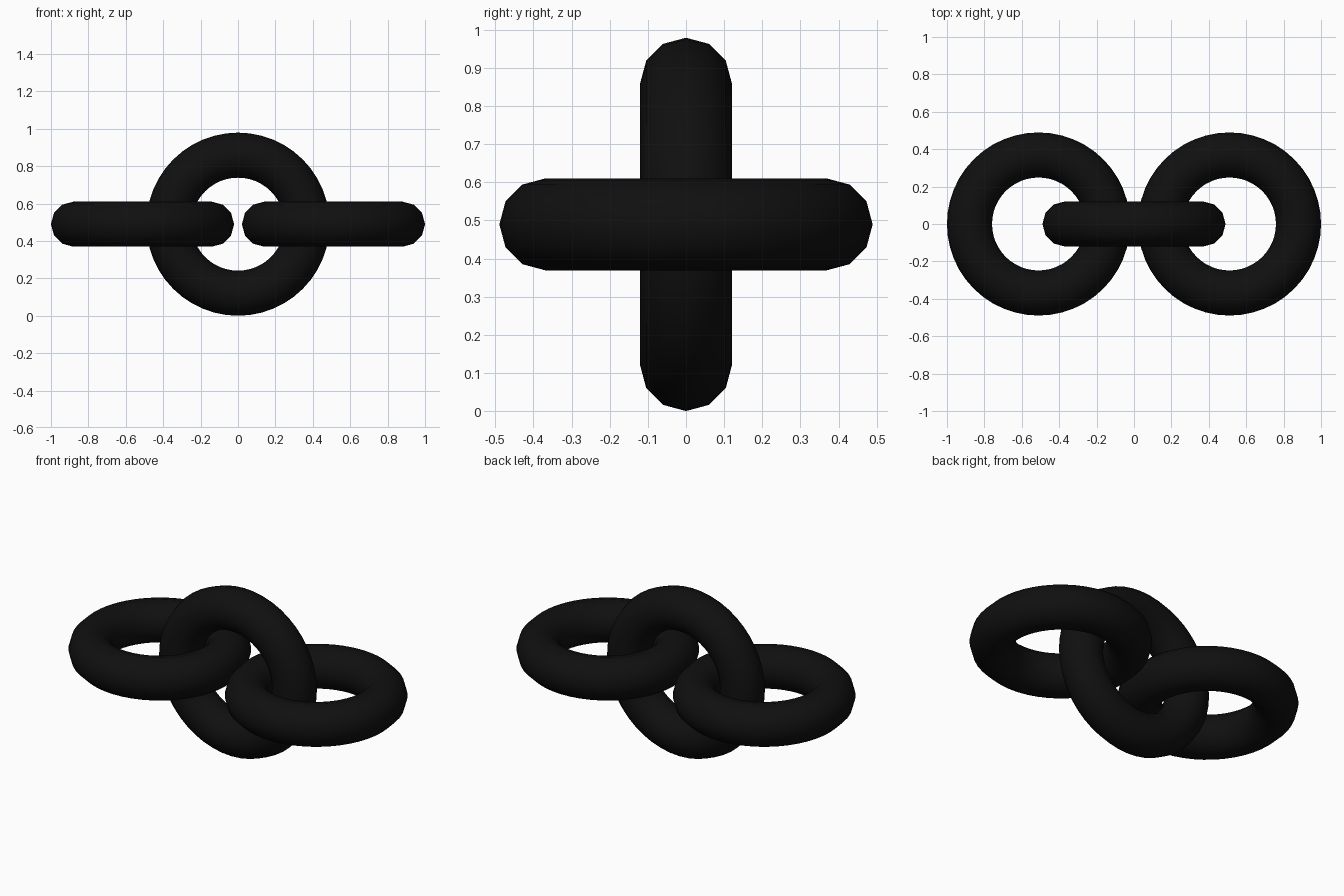
import bpy
from math import pi

if "Cube" in bpy.data.objects:
    bpy.data.objects.remove(bpy.data.objects["Cube"])

MAJOR, MINOR = 0.369, 0.1205   # ring radius and tube radius
OFFSET = 1 - MAJOR - MINOR     # outer links reach x = -1 and x = 1
HEIGHT = MAJOR + MINOR         # upright link stands on z = 0

black = bpy.data.materials.new("black")
black.diffuse_color = (0.005, 0.005, 0.005, 1)
black.use_nodes = True
black.node_tree.nodes["Principled BSDF"].inputs["Base Color"].default_value = black.diffuse_color


def link(name, x, tilt):
    bpy.ops.mesh.primitive_torus_add(
        major_segments=48, minor_segments=12,
        major_radius=MAJOR, minor_radius=MINOR,
        location=(x, 0, HEIGHT), rotation=(tilt, 0, 0))
    ob = bpy.context.object
    ob.name = name
    ob.data.materials.append(black)
    bpy.ops.object.shade_smooth()


# Two flat links joined by one upright link
link("left_link", -OFFSET, 0)
link("middle_link", 0, pi / 2)
link("right_link", OFFSET, 0)
